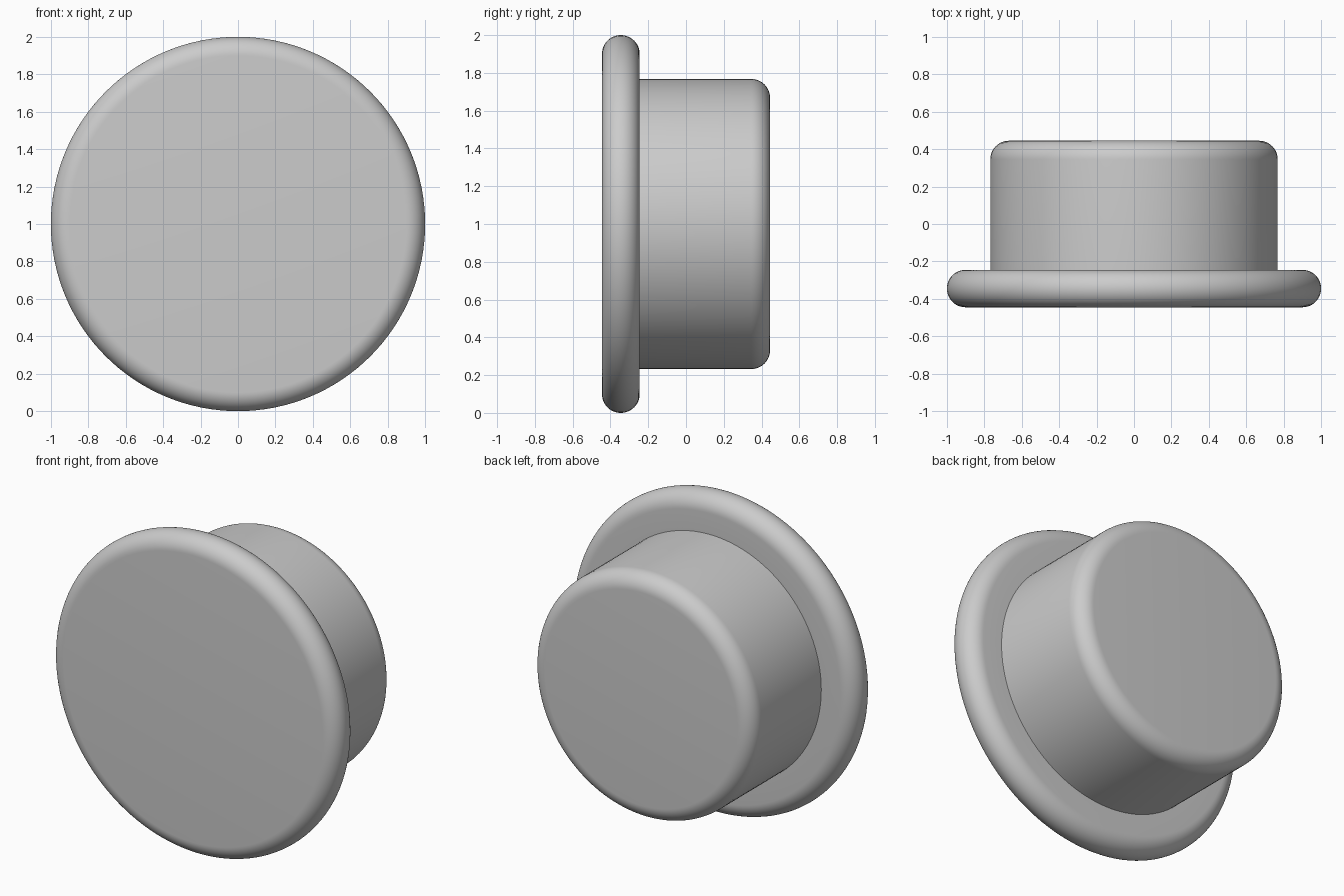
import bpy, bmesh, math
from mathutils import Matrix, Vector

cube = bpy.data.objects.get("Cube")
if cube:
    bpy.data.objects.remove(cube, do_unlink=True)

SEGMENTS = 128
FILLET = 0.1
FRONT, STEP, BACK = -0.445, -0.245, 0.445
FLANGE_R, PLUG_R = 1.0, 0.768

grey = bpy.data.materials.new("plain grey")
grey.use_nodes = True
colour = (0.6, 0.6, 0.6, 1)
grey.diffuse_color = colour
grey.node_tree.nodes["Principled BSDF"].inputs["Base Color"].default_value = colour


def arc(radius, y, start, end, steps):
    """Quarter or half round as (radius, y) points; angle 0 points outward."""
    points = []
    for i in range(steps + 1):
        a = math.radians(start + (end - start) * i / steps)
        points.append((radius + FILLET * math.cos(a), y + FILLET * math.sin(a)))
    return points


# Half section: front face, full-round flange rim, step, plug wall, rounded back
profile = [(0, FRONT)]
profile += arc(FLANGE_R - FILLET, FRONT + FILLET, -90, 90, 24)
profile += [(PLUG_R, STEP)]
profile += arc(PLUG_R - FILLET, BACK - FILLET, 0, 90, 12)
profile += [(0, BACK)]

# Turn the section around the front-to-back axis
bm = bmesh.new()
verts = [bm.verts.new((r, y, 1)) for r, y in profile]
edges = [bm.edges.new(pair) for pair in zip(verts, verts[1:])]
bmesh.ops.spin(bm, geom=verts + edges, cent=(0, 0, 1), axis=(0, 1, 0),
               angle=math.tau, steps=SEGMENTS, use_merge=True)
bmesh.ops.remove_doubles(bm, verts=bm.verts, dist=0.0001)
bmesh.ops.recalc_face_normals(bm, faces=bm.faces)

mesh = bpy.data.meshes.new("flanged_plug")
bm.to_mesh(mesh)
bm.free()
mesh.materials.append(grey)
plug = bpy.data.objects.new("flanged_plug", mesh)
bpy.context.collection.objects.link(plug)

bpy.ops.object.select_all(action="DESELECT")
plug.select_set(True)
bpy.context.view_layer.objects.active = plug
bpy.ops.object.shade_smooth_by_angle(angle=math.radians(30))
